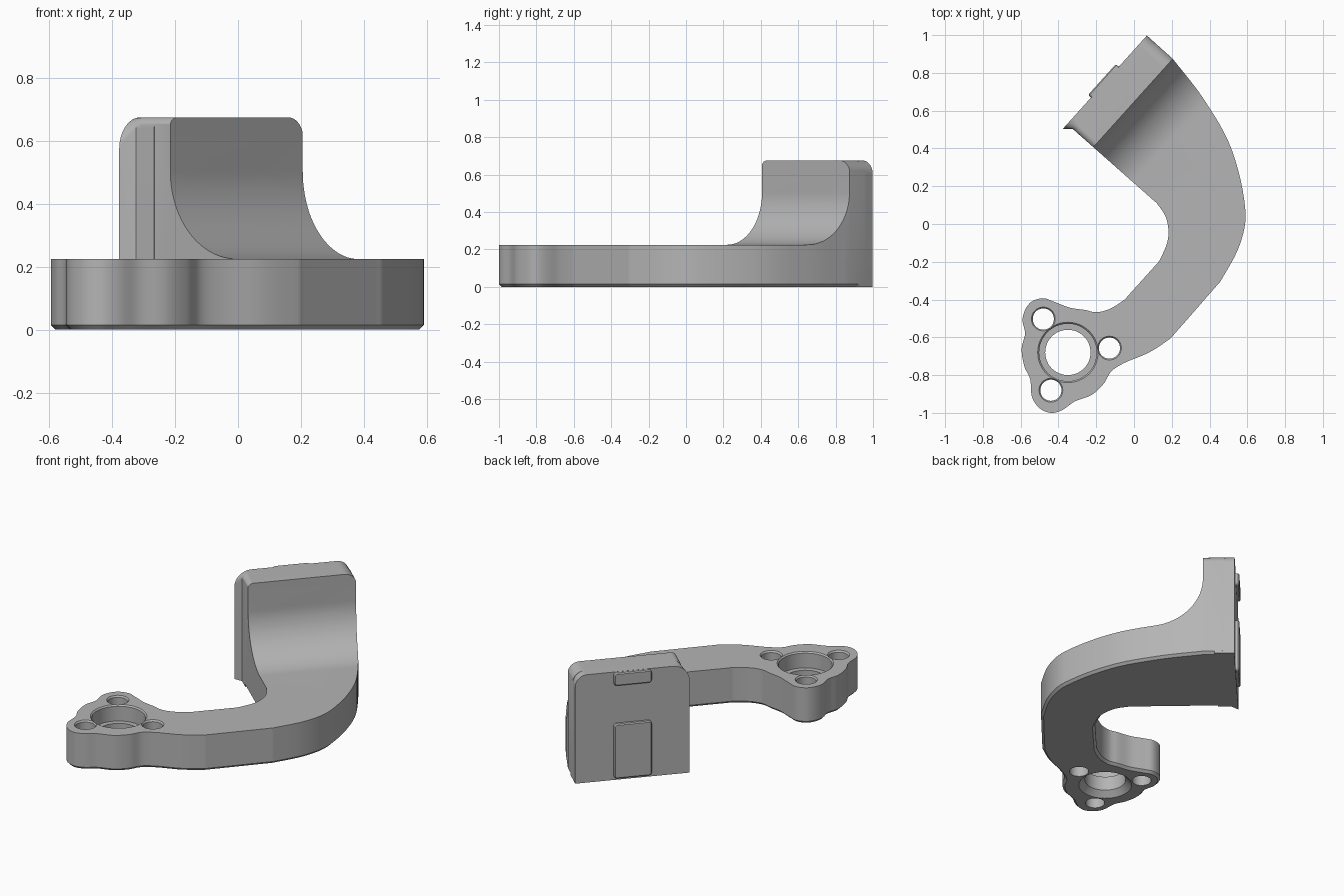
import bpy, bmesh, math
from mathutils import Matrix, Vector

cube = bpy.data.objects.get("Cube")
if cube:
    bpy.data.objects.remove(cube)

# Mount frame: u runs along the plate, n points out of its front face
ANG = math.radians(48)
U = Vector((math.cos(ANG), math.sin(ANG), 0))
N = Vector((math.sin(ANG), -math.cos(ANG), 0))
Z = Vector((0, 0, 1))


def frame(a, b, c):
    return Matrix((a, b, c)).transposed().to_4x4()


FACE = frame(U, Z, N)      # (u, z) outlines, extruded along n
SIDE = frame(N, Z, -U)     # (n, z) outlines, extruded along u
FLAT = Matrix.Identity(4)

grey = bpy.data.materials.new("machined_grey")
grey.use_nodes = True
tone = (0.46, 0.46, 0.46, 1)
grey.diffuse_color = tone
grey.node_tree.nodes["Principled BSDF"].inputs["Base Color"].default_value = tone


def loft(name, layers, matrix=FLAT, chamfer=0):
    """Skin a stack of (outline, height) layers; optionally chamfer the base."""
    bm = bmesh.new()
    rings = [[bm.verts.new((x, y, h)) for x, y in pts] for pts, h in layers]
    base = bm.faces.new(rings[0])
    bm.faces.new(rings[-1])
    for lo, hi in zip(rings, rings[1:]):
        for i in range(len(lo)):
            bm.faces.new((lo[i - 1], lo[i], hi[i], hi[i - 1]))
    bmesh.ops.recalc_face_normals(bm, faces=bm.faces)
    if chamfer:
        bmesh.ops.bevel(bm, geom=list(base.edges), offset=chamfer, segments=1,
                        affect='EDGES', profile=0.5)
    bm.transform(matrix)
    bmesh.ops.recalc_face_normals(bm, faces=bm.faces)
    mesh = bpy.data.meshes.new(name)
    bm.to_mesh(mesh)
    bm.free()
    ob = bpy.data.objects.new(name, mesh)
    bpy.context.collection.objects.link(ob)
    mesh.materials.append(grey)
    return ob


def arc(cx, cy, r, start, end, steps=12):
    angles = [math.radians(start + (end - start) * i / steps) for i in range(steps + 1)]
    return [(cx + r * math.cos(a), cy + r * math.sin(a)) for a in angles]


def turned(name, profile, matrix):
    """Solid of revolution from (radius, height) pairs."""
    return loft(name, [(arc(0, 0, r, 0, 352.5, 47), h) for r, h in profile], matrix)


def combine(target, tool, operation):
    mod = target.modifiers.new(operation, 'BOOLEAN')
    mod.operation, mod.object, mod.solver = operation, tool, 'EXACT'
    tool.hide_render = True
    result = target.evaluated_get(bpy.context.evaluated_depsgraph_get())
    mesh = bpy.data.meshes.new_from_object(result)
    target.modifiers.clear()
    target.data = mesh
    bpy.data.objects.remove(tool)


def smooth(points, steps=6):
    """Hermite curve through the points, with tangents from their neighbours."""
    p = [Vector(q) for q in points]
    last = len(p) - 1
    tan = [(p[min(i + 1, last)] - p[max(i - 1, 0)]).normalized() for i in range(last + 1)]
    out = []
    for i in range(last):
        size = (p[i + 1] - p[i]).length
        for k in range(steps):
            t = k / steps
            out.append(p[i] * (2 * t**3 - 3 * t**2 + 1) + p[i + 1] * (3 * t**2 - 2 * t**3)
                       + tan[i] * size * (t**3 - 2 * t**2 + t)
                       + tan[i + 1] * size * (t**3 - t**2))
    return out + [p[last]]


def plan(u, n):
    return (U * u + N * n).to_2d()


def tombstone(u0, u1, r0, r1, top):
    return ([(u0, 0), (u1, 0)] + arc(u1 - r1, top - r1, r1, 0, 90)
            + arc(u0 + r0, top - r0, r0, 90, 180))


def rounded(x0, x1, y0, y1, r):
    return (arc(x1 - r, y1 - r, r, 0, 90, 5) + arc(x0 + r, y1 - r, r, 90, 180, 5)
            + arc(x0 + r, y0 + r, r, 180, 270, 5) + arc(x1 - r, y0 + r, r, 270, 360, 5))


# Curved arm ending in a three-lobed head
TOP, DECK = 0.675, 0.225
LEFT, RIGHT, FRONT, BACK = 0.157, 0.787, -0.432, -0.617
arm_edge = [
    (.205, .875), (.37, .66), (.515, .4), (.59, .07), (.56, -.11), (.46, -.3),
    (.44, -.324), (.21, -.587), (.19, -.608), (.08, -.68), (-.05, -.735),
    (-.12, -.78), (-.16, -.845), (-.225, -.905), (-.315, -.94), (-.38, -.985),
    (-.44, -1), (-.5, -.975), (-.54, -.915), (-.55, -.82), (-.58, -.755),
    (-.595, -.66), (-.577, -.58), (-.59, -.5), (-.553, -.42), (-.484, -.393),
    (-.42, -.413), (-.34, -.443), (-.26, -.455), (-.2, -.467), (-.13, -.45),
    (-.05, -.4), (-.03, -.378), (.115, -.217), (.135, -.193), (.18, -.08),
    (.172, .026), (.124, .106), (.1, .128)]
footprint = smooth(arm_edge) + [plan(LEFT, -0.56), plan(RIGHT, -0.56)]
bracket = loft("bracket_arm", [(footprint, 0), (footprint, 0.75)], chamfer=0.015)

# Swept step from the low arm up to the mounting plate
R = 0.28
step = ([(-1, -1), (2, -1), (2, DECK)]
        + arc(FRONT + R, DECK + R, R, 270, 180, 24) + [(FRONT, 1), (-1, 1)])
combine(bracket, loft("step_profile", [(step, -2), (step, 2)], SIDE), 'INTERSECT')

# Rounded top corners
shoulders = ([(-2, -1), (2, -1), (2, 0.45), (RIGHT + 0.003, 0.45)]
             + tombstone(LEFT - 0.002, RIGHT + 0.003, 0.035, 0.07, TOP)[2:]
             + [(LEFT - 0.002, 0.45), (-2, 0.45)])
combine(bracket, loft("shoulder_profile", [(shoulders, -2), (shoulders, 2)], FACE), 'INTERSECT')

# Mounting plate with a flared lip along one rear edge
plate = tombstone(LEFT, RIGHT, 0.035, 0.07, TOP)
flare = tombstone(0.121, RIGHT, 0.1, 0.07, TOP)
combine(bracket, loft("mounting_plate", [(flare, BACK), (plate, -0.578), (plate, -0.5)], FACE), 'UNION')

# Raised locating keys on the back
for low, high in ((0.015, 0.355), (0.595, 0.674)):
    key = rounded(0.345, 0.565, low, high, 0.018)
    rim = rounded(0.351, 0.559, low + 0.006, high - 0.006, 0.012)
    combine(bracket, loft("locating_key", [(rim, -0.638), (key, -0.632), (key, -0.6)], FACE), 'UNION')

# Axle hole with chamfered mouth and a clearance pocket in the step
axle = FACE @ Matrix.Translation((0.454, 0.45, 0))
mouth = FRONT + 0.0005
combine(bracket, turned("axle_hole", [(0.1, -0.9), (0.1, mouth - 0.013), (0.113, mouth),
                                      (0.19, mouth), (0.19, 0.3)], axle), 'DIFFERENCE')

# Stepped main bore in the head
bore = [(0.17, -0.015), (0.12, 0.035), (0.12, 0.125), (0.152, 0.125),
        (0.152, 0.217), (0.168, 0.233)]
combine(bracket, turned("main_bore", bore, Matrix.Translation((-0.35, -0.68, 0))), 'DIFFERENCE')

# Three bolt holes through the lobes
for x, y in ((-0.48, -0.503), (-0.13, -0.657), (-0.44, -0.88)):
    hole = [(0.056, -0.1), (0.056, 0.215), (0.07, 0.235)]
    combine(bracket, turned("bolt_hole", hole, Matrix.Translation((x, y, 0))), 'DIFFERENCE')

# Smooth curved walls, crisp machined edges
bpy.ops.object.select_all(action='DESELECT')
bracket.select_set(True)
bpy.context.view_layer.objects.active = bracket
bpy.ops.object.shade_smooth_by_angle(angle=math.radians(25))
